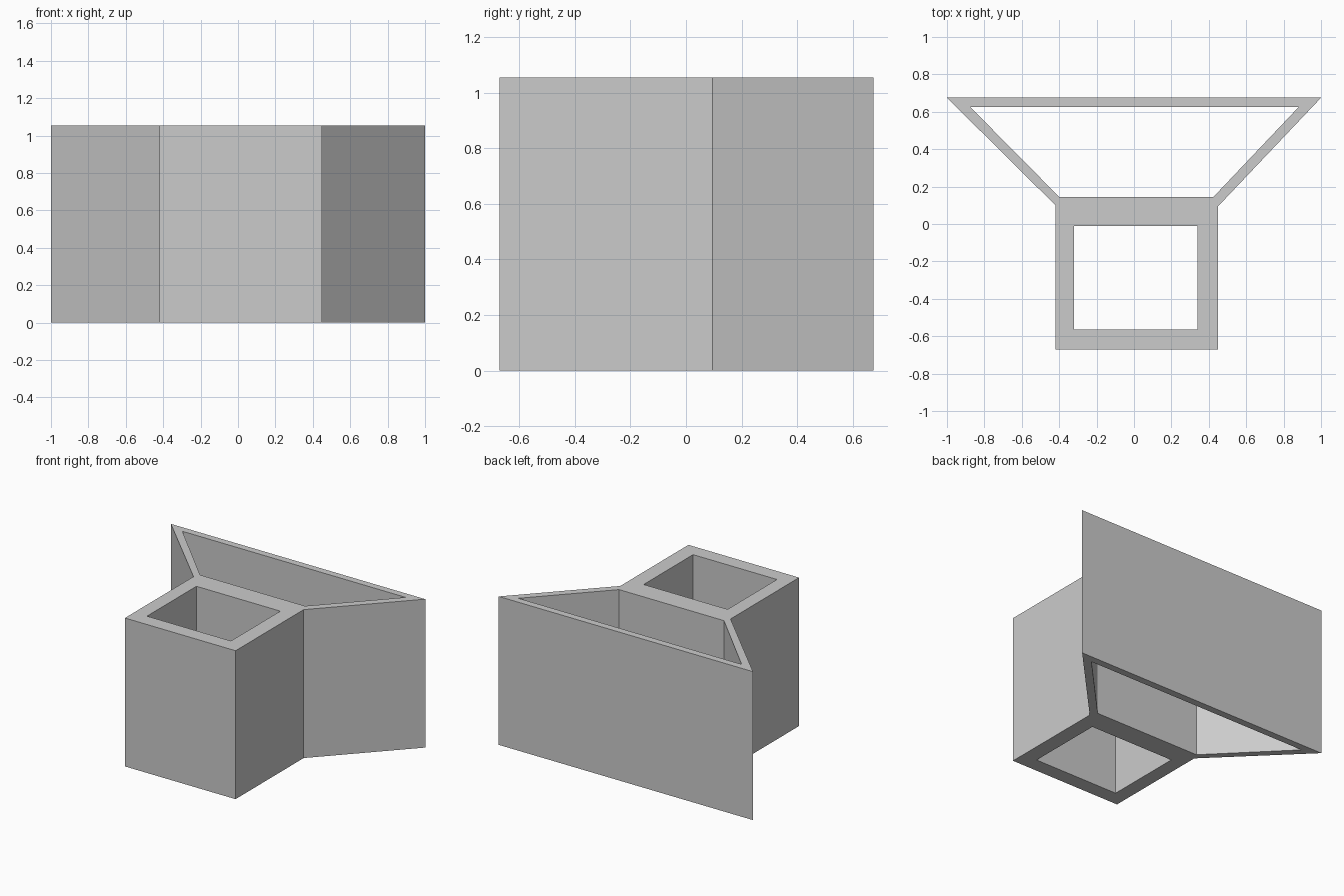
import bpy
import bmesh

cube = bpy.data.objects.get("Cube")
if cube:
    bpy.data.objects.remove(cube, do_unlink=True)

HEIGHT = 1.055

# Plan outlines: outer wall, square well and flared rear well
outer_wall = [(-0.42, -0.67), (0.45, -0.67), (0.45, 0.095),
              (1.0, 0.675), (-1.0, 0.675), (-0.42, 0.1)]
square_well = [(-0.32, -0.565), (0.34, -0.565), (0.34, -0.01), (-0.32, -0.01)]
flared_well = [(-0.4, 0.145), (0.425, 0.145), (0.88, 0.625), (-0.875, 0.625)]


def add_loop(bm, points):
    verts = [bm.verts.new((x, y, 0)) for x, y in points]
    return [bm.edges.new((a, b)) for a, b in zip(verts, verts[1:] + verts[:1])]


# Fill the plan between the outlines, then raise it into open-ended wells
bm = bmesh.new()
edges = []
for outline in (outer_wall, square_well, flared_well):
    edges += add_loop(bm, outline)
bmesh.ops.triangle_fill(bm, edges=edges, use_beauty=True, use_dissolve=False)
base = bm.faces[:]
raised = bmesh.ops.extrude_face_region(bm, geom=base, use_keep_orig=True)
top_verts = [v for v in raised["geom"] if isinstance(v, bmesh.types.BMVert)]
bmesh.ops.translate(bm, verts=top_verts, vec=(0, 0, HEIGHT))
bmesh.ops.recalc_face_normals(bm, faces=bm.faces[:])

mesh = bpy.data.meshes.new("double_well_holder")
bm.to_mesh(mesh)
bm.free()
holder = bpy.data.objects.new("double_well_holder", mesh)
bpy.context.collection.objects.link(holder)

# Plain grey finish
grey = bpy.data.materials.new("light_grey")
grey.use_nodes = True
colour = (0.6, 0.6, 0.6, 1)
grey.diffuse_color = colour
grey.node_tree.nodes["Principled BSDF"].inputs["Base Color"].default_value = colour
mesh.materials.append(grey)
